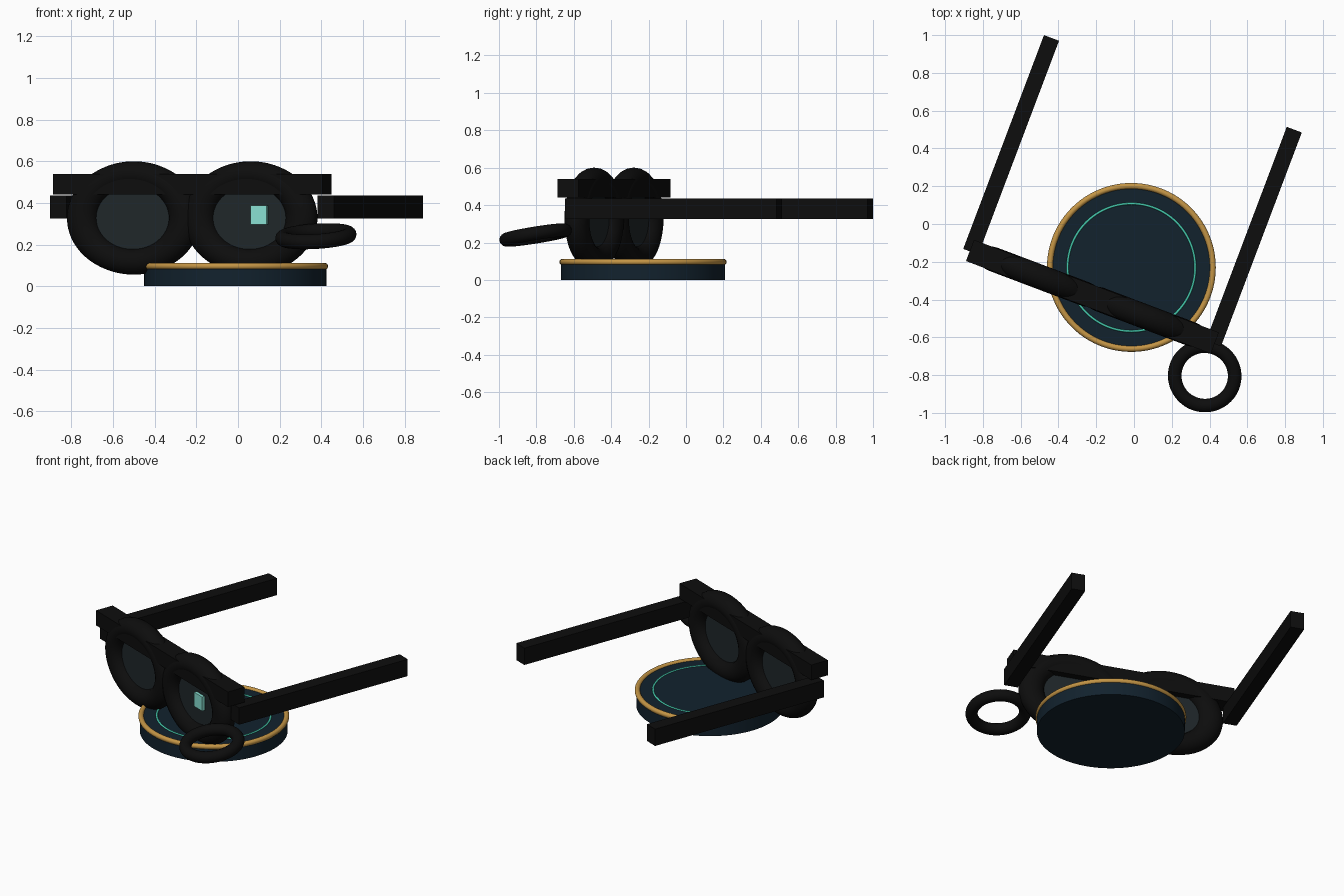
import bpy
from math import radians, pi

if "Cube" in bpy.data.objects:
    bpy.data.objects.remove(bpy.data.objects["Cube"])


def material(name, r, g, b):
    m = bpy.data.materials.new(name)
    m.diffuse_color = (r, g, b, 1)
    m.use_nodes = True
    m.node_tree.nodes["Principled BSDF"].inputs["Base Color"].default_value = m.diffuse_color
    return m


BLACK = material("black_plastic", 0.004, 0.004, 0.004)
GLASS = material("smoked_glass", 0.014, 0.02, 0.023)
NAVY = material("navy", 0.006, 0.016, 0.027)
GOLD = material("gold", 0.55, 0.30, 0.06)
TEAL = material("teal", 0.06, 0.60, 0.43)
MINT = material("mint", 0.25, 0.75, 0.65)


def finish(name, mat, parent=None):
    ob = bpy.context.object
    ob.name = name
    ob.data.materials.append(mat)
    bpy.ops.object.shade_smooth_by_angle(angle=radians(35))
    ob.parent = parent
    return ob


def box(name, loc, size, mat, parent=None):
    bpy.ops.mesh.primitive_cube_add(size=1, location=loc)
    bpy.context.object.scale = size
    return finish(name, mat, parent)


def disc(name, loc, radius, depth, mat, parent=None, rot=(0, 0, 0), scale=(1, 1, 1)):
    bpy.ops.mesh.primitive_cylinder_add(vertices=96, radius=radius, depth=depth,
                                        location=loc, rotation=rot)
    bpy.context.object.scale = scale
    return finish(name, mat, parent)


def ring(name, loc, major, minor, mat, parent=None, rot=(0, 0, 0), scale=(1, 1, 1)):
    bpy.ops.mesh.primitive_torus_add(major_radius=major, minor_radius=minor,
                                     major_segments=96, minor_segments=20,
                                     location=loc, rotation=rot)
    bpy.context.object.scale = scale
    return finish(name, mat, parent)


# Display stand with gold edge and glowing inlay
SX, SY = -0.014, -0.23
disc("stand", (SX, SY, 0.05), 0.438, 0.10, NAVY)
ring("stand_gold_edge", (SX, SY, 0.096), 0.431, 0.016, GOLD)
ring("stand_inlay", (SX, SY, 0.10), 0.338, 0.006, TEAL)

# Glasses are built square-on, then turned by their parent
bpy.ops.object.empty_add(location=(-0.22, -0.385, 0))
glasses = bpy.context.object
glasses.name = "glasses_pivot"
glasses.rotation_euler.z = radians(-20.7)
glasses.hide_render = True

box("brow_bar", (0, 0, 0.49), (1.386, 0.12, 0.098), BLACK, glasses)

# Rims, lenses and temple arms, one per side
for side, s in (("left", -1), ("right", 1)):
    centre = (s * 0.30, 0, 0.328)
    oval = (1.19, 0.955, 1)
    ring(side + "_rim", centre, 0.22, 0.065, BLACK, glasses, (pi / 2, 0, 0), oval)
    disc(side + "_lens", centre, 0.20, 0.03, GLASS, glasses, (pi / 2, 0, 0), oval)
    box(side + "_temple_arm", (s * 0.687, 0.60, 0.38), (0.085, 1.21, 0.11), BLACK, glasses)

# Small display tile on the right lens
box("display_tile", (0.358, -0.035, 0.343), (0.083, 0.02, 0.092), MINT, glasses)

# Tilted loop in front of the right hinge
ring("hinge_loop", (0.704, -0.182, 0.24), 0.159, 0.036, BLACK, glasses, (0.17, 0, 0))
